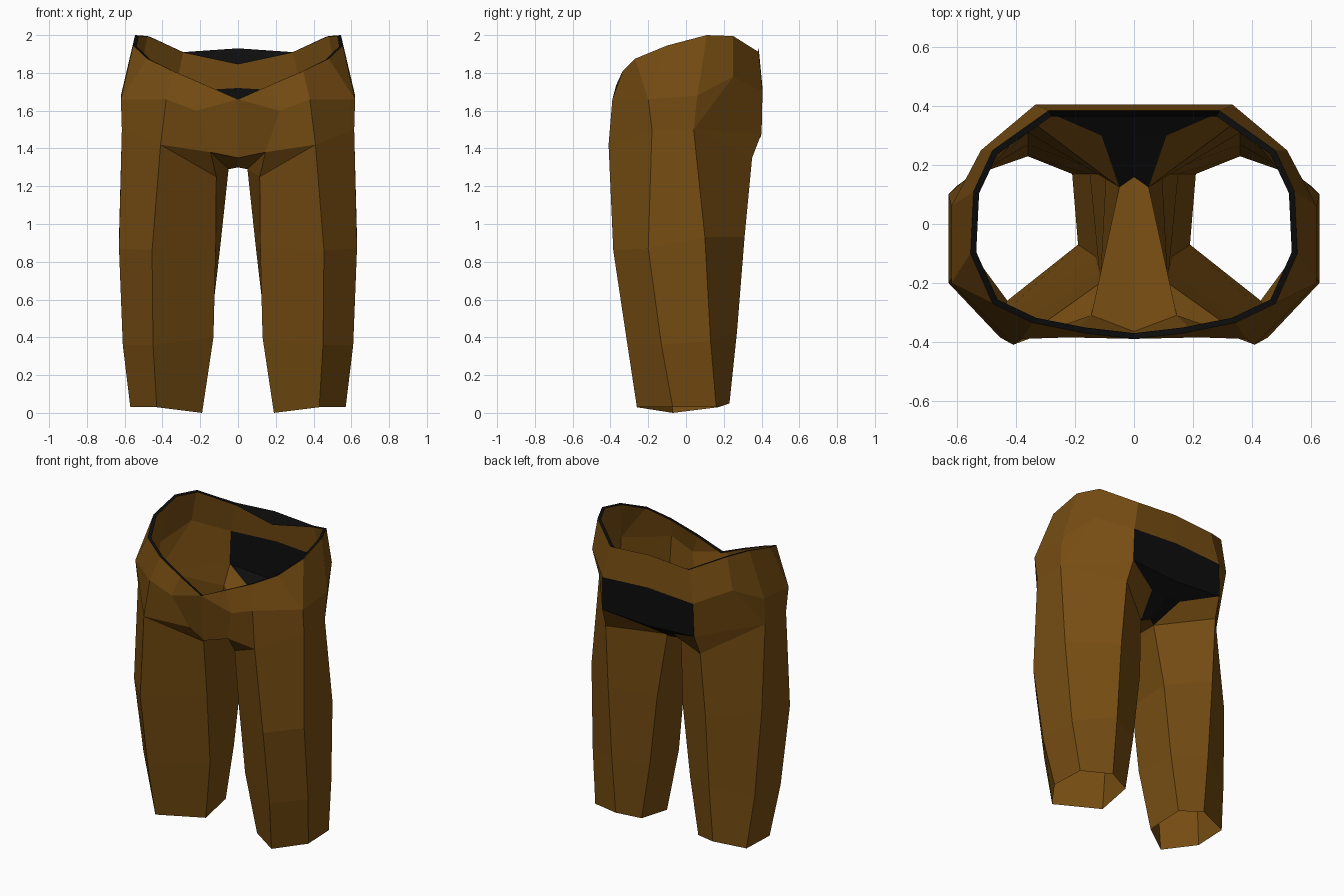
import bpy, bmesh
from mathutils import Vector

cube = bpy.data.objects.get("Cube")
if cube:
    bpy.data.objects.remove(cube, do_unlink=True)


def material(name, color):
    mat = bpy.data.materials.new(name)
    mat.use_nodes = True
    mat.diffuse_color = color
    mat.node_tree.nodes["Principled BSDF"].inputs["Base Color"].default_value = color
    return mat


brown = material("brown cloth", (0.18, 0.073, 0.006, 1))
black = material("black lining", (0.004, 0.004, 0.004, 1))

points = {}


def column(prefix, *coords):
    """Store a run of named points: prefix0, prefix1, ..."""
    for i, co in enumerate(coords):
        points[prefix + str(i)] = Vector(co)


# Leg seams from ankle upward
column("inner", (.19, -.07, 0), (.13, -.11, .4), (.118, -.16, .87), (.115, -.2, 1.25), (.145, -.31, 1.38))
column("front", (.43, -.26, .03), (.45, -.31, .36), (.455, -.385, .86), (.41, -.41, 1.42), (.38, -.39, 1.66))
column("side", (.57, -.07, .03), (.61, -.13, .36), (.63, -.2, .87), (.615, -.18, 1.5), (.62, -.2, 1.66))
column("hip", (.56, .16, .03), (.6, .13, .38), (.63, .1, .93), (.615, .04, 1.5), (.62, .06, 1.68), (.52, .25, 1.78))
column("back", (.36, .23, .05), (.36, .27, .43), (.36, .31, .93), (.35, .35, 1.35), (.34, .4, 1.48), (.335, .405, 1.7))
column("thigh", (.21, .17, .03), (.15, .17, .4), (.095, .17, .87), (.05, .125, 1.29))

# Fly, crotch and seat
column("fly", (0, -.365, 1.35), (.22, -.385, 1.6))
column("crotch", (0, .16, 1.3))
column("seat", (.11, .3, 1.4), (0, .3, 1.4), (0, .395, 1.46), (0, .405, 1.72))

# Waist edge from front centre round to back centre
column("rim", (0, -.39, 1.66), (.17, -.37, 1.735), (.345, -.335, 1.81), (.48, -.27, 1.875), (.555, -.1, 1.945),
       (.545, .11, 2), (.48, .25, 1.995), (.29, .385, 1.91), (0, .385, 1.93))
for i in range(9):
    p = points["rim%d" % i]
    points["lip%d" % i] = Vector((p.x * .965, p.y * .95, p.z - .005))
points["lip8"].z = 1.845


def panel(name, faces, mat, centre):
    """Build half of a cloth panel facing away from centre, then mirror it."""
    bm = bmesh.new()
    made = {}
    for face in faces:
        keys = face.split() if isinstance(face, str) else face
        for k in keys:
            if k not in made:
                made[k] = bm.verts.new(points[k])
        f = bm.faces.new([made[k] for k in keys])
        f.normal_update()
        mid = f.calc_center_median()
        if f.normal.dot(mid - centre(mid)) < 0:
            f.normal_flip()
    mesh = bpy.data.meshes.new(name)
    bm.to_mesh(mesh)
    bm.free()
    mesh.materials.append(mat)
    obj = bpy.data.objects.new(name, mesh)
    bpy.context.collection.objects.link(obj)
    mirror = obj.modifiers.new("mirror", "MIRROR")
    mirror.use_clip = True
    return obj


def pelvis(mid):
    return Vector((.1, 0, 1.7))


# Trouser legs: lofted tubes, open at the ankle
seams = ["inner", "front", "side", "hip", "back", "thigh"]
legs = []
for a, b in zip(seams, seams[1:] + seams[:1]):
    for i in range(3):
        legs.append([a + str(i), b + str(i), b + str(i + 1), a + str(i + 1)])
legs.append("inner3 front3 inner4")
panel("trouser_legs", legs, brown, lambda mid: Vector((.36, 0, mid.z)))

# Hips, fly and waistband
panel("hips", [
    "fly0 inner4 fly1 rim0", "rim0 fly1 rim1",
    "inner4 front3 front4 fly1", "fly1 front4 rim2 rim1",
    "front3 side3 side4 front4", "front4 side4 rim3 rim2",
    "side4 rim4 rim3", "side3 hip3 hip4 side4", "side4 hip4 rim5 rim4",
    "hip4 hip5 rim6 rim5", "hip3 hip5 hip4",
    "hip3 back3 back4", "hip3 back4 back5 hip5",
    "hip5 back5 rim7 rim6", "back5 seat3 rim8 rim7",
], brown, pelvis)

# Crotch gusset and fold under the seat
panel("gusset", [
    "fly0 inner4 thigh3 crotch0", "inner4 inner3 thigh3",
    "back3 back4 seat0 thigh3",
], brown, pelvis)

# Dark seat patch
panel("seat_patch", [
    "back5 back4 seat2 seat3", "back4 seat0 seat1 seat2",
    "seat0 thigh3 crotch0 seat1",
], black, pelvis)

# Dark edge round the waist opening
panel("waist_edge",
      [["rim%d" % i, "rim%d" % (i + 1), "lip%d" % (i + 1), "lip%d" % i] for i in range(8)],
      black, lambda mid: mid - Vector((0, 0, 1)))
